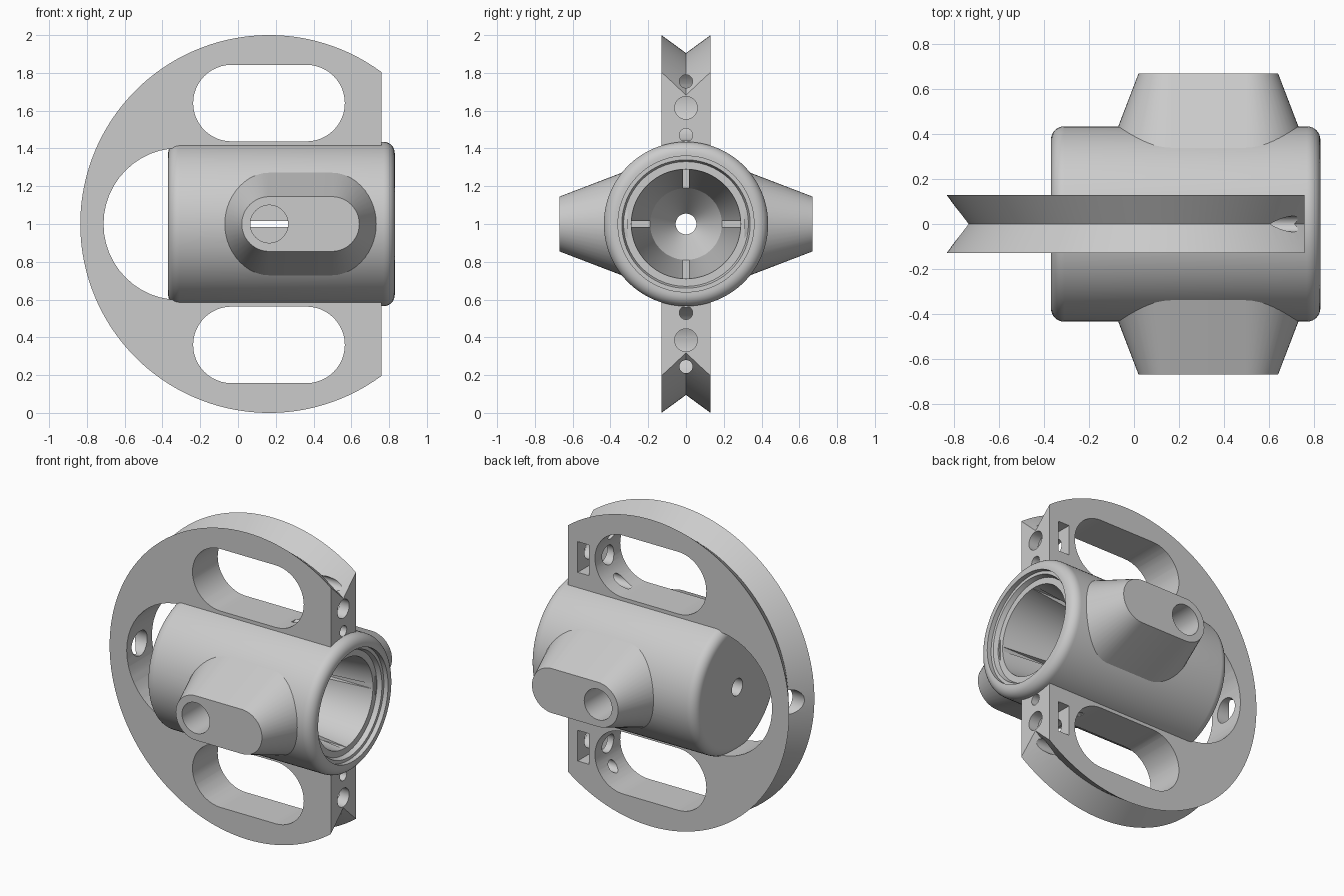
import bpy, bmesh, math
from mathutils import Matrix, Vector

if "Cube" in bpy.data.objects:
    bpy.data.objects.remove(bpy.data.objects["Cube"])

grey = bpy.data.materials.new("plain grey")
grey.diffuse_color = (0.6, 0.6, 0.6, 1)
grey.use_nodes = True
grey.node_tree.nodes["Principled BSDF"].inputs["Base Color"].default_value = grey.diffuse_color
CX, CZ = 0.165, 1.0   # wheel centre


def finish(bm, name):
    bmesh.ops.remove_doubles(bm, verts=bm.verts, dist=1e-5)
    bmesh.ops.recalc_face_normals(bm, faces=bm.faces)
    me = bpy.data.meshes.new(name)
    bm.to_mesh(me)
    bm.free()
    ob = bpy.data.objects.new(name, me)
    bpy.context.collection.objects.link(ob)
    me.materials.append(grey)
    return ob


def revolve(name, profile, axis, centre, steps):
    """Spin a closed profile of (along axis, radius) points."""
    bm = bmesh.new()
    rings = []
    for i in range(steps):
        a = 2 * math.pi * i / steps
        c, s = math.cos(a), math.sin(a)
        ring = []
        for t, r in profile:
            p = Vector((t, r * c, r * s)) if axis == 'X' else Vector((r * c, t, r * s))
            ring.append(bm.verts.new(p + Vector(centre)))
        rings.append(ring)
    n = len(profile)
    for i in range(steps):
        a, b = rings[i], rings[(i + 1) % steps]
        for j in range(n):
            k = (j + 1) % n
            bm.faces.new((a[j], a[k], b[k], b[j]))
    return finish(bm, name)


def slot_ring(bm, x0, x1, z, r, y, n=24):
    """Stadium outline in the plane of constant y."""
    vs = []
    for cx, start in ((x1, -math.pi / 2), (x0, math.pi / 2)):
        for i in range(n + 1):
            a = start + math.pi * i / n
            vs.append(bm.verts.new((cx + r * math.cos(a), y, z + r * math.sin(a))))
    return vs


def slot(name, x0, x1, z, r0, y0, r1, y1):
    """Straight or tapered solid with a stadium section."""
    bm = bmesh.new()
    a = slot_ring(bm, x0, x1, z, r0, y0)
    b = slot_ring(bm, x0, x1, z, r1, y1)
    bm.faces.new(a)
    bm.faces.new(b[::-1])
    for i in range(len(a)):
        k = (i + 1) % len(a)
        bm.faces.new((a[i], b[i], b[k], a[k]))
    return finish(bm, name)


def box(x0, x1, y0, y1, z0, z1):
    bm = bmesh.new()
    m = Matrix.Translation(((x0 + x1) / 2, (y0 + y1) / 2, (z0 + z1) / 2))
    bmesh.ops.create_cube(bm, size=1, matrix=m @ Matrix.Diagonal((x1 - x0, y1 - y0, z1 - z0, 1)))
    return finish(bm, "cutter")


def rod(axis, a, b, u, z, r):
    """Cylinder along x (u is y) or along y (u is x)."""
    bm = bmesh.new()
    mid = (a + b) / 2
    if axis == 'X':
        m = Matrix.Translation((mid, u, z)) @ Matrix.Rotation(math.pi / 2, 4, 'Y')
    else:
        m = Matrix.Translation((u, mid, z)) @ Matrix.Rotation(math.pi / 2, 4, 'X')
    bmesh.ops.create_cone(bm, cap_ends=True, segments=40, radius1=r, radius2=r,
                          depth=abs(b - a), matrix=m)
    return finish(bm, "cutter")


def cut(ob, cutter):
    mod = ob.modifiers.new("cut", 'BOOLEAN')
    mod.operation, mod.solver, mod.object = 'DIFFERENCE', 'EXACT', cutter
    bpy.context.view_layer.objects.active = ob
    bpy.ops.object.modifier_apply(modifier=mod.name)
    bpy.data.objects.remove(cutter)


# wheel with a V groove in its rim; the centre is opened by the slot below
wheel = revolve("grooved_wheel",
                [(-0.13, 0.3), (-0.13, 1.0), (0, 0.905), (0.13, 1.0), (0.13, 0.3)],
                'Y', (CX, 0, CZ), 160)
cut(wheel, box(0.76, 1.5, -1, 1, -1, 3))                                    # flat side
cut(wheel, slot("cutter", -0.31, 1.3, CZ, 0.402, -0.5, 0.402, 0.5))         # barrel opening
cut(wheel, rod('X', -1.1, -0.5, 0, CZ, 0.08))                               # rim hole
for s in (-1, 1):
    cut(wheel, slot("cutter", -0.035, 0.363, CZ + s * 0.64, 0.2025, -0.5, 0.2025, 0.5))
    for dz, r in ((0.755, 0.035), (0.615, 0.06), (0.47, 0.035)):            # bolt holes
        cut(wheel, rod('X', 0.4, 1.0, 0, CZ + s * dz, r))
    cut(wheel, box(0.61, 0.69, -0.09, 0.5, CZ + s * 0.615 - 0.1, CZ + s * 0.615 + 0.1))  # nut pocket

# barrel with rounded ends and a tapered bore
R, F = 0.435, 0.06
profile = [(-0.37, 0.055)]
profile += [(-0.37 + F - F * math.cos(a), R - F + F * math.sin(a))
            for a in [math.pi / 2 * i / 8 for i in range(9)]]
profile += [(0.83 - F + F * math.sin(a), R - F + F * math.cos(a))
            for a in [math.pi / 2 * i / 8 for i in range(9)]]
profile += [(0.83, 0.36), (0.80, 0.36), (0.80, 0.34), (0.77, 0.33), (0.77, 0.29),
            (-0.1, 0.19), (-0.28, 0.055)]
barrel = revolve("barrel", profile, 'X', (0, 0, CZ), 96)
cut(barrel, box(-0.1, 0.765, -0.29, 0.29, CZ - 0.015, CZ + 0.015))          # bore slits
cut(barrel, box(-0.1, 0.765, -0.015, 0.015, CZ - 0.29, CZ + 0.29))

# tapered side bosses with a pin hole
bosses = []
for s, side in ((-1, "front"), (1, "back")):
    boss = slot(side + "_boss", CX, 0.497, CZ, 0.283, s * 0.31, 0.145, s * 0.67)
    for ob in (boss, barrel):
        cut(ob, rod('Y', s * 0.26, s * 1.0, CX, CZ, 0.1))
    bosses.append(boss)

# smooth curved walls, keep edges crisp
for ob in [wheel, barrel] + bosses:
    bpy.ops.object.select_all(action='DESELECT')
    ob.select_set(True)
    bpy.context.view_layer.objects.active = ob
    bpy.ops.object.shade_smooth_by_angle(angle=math.radians(25))
